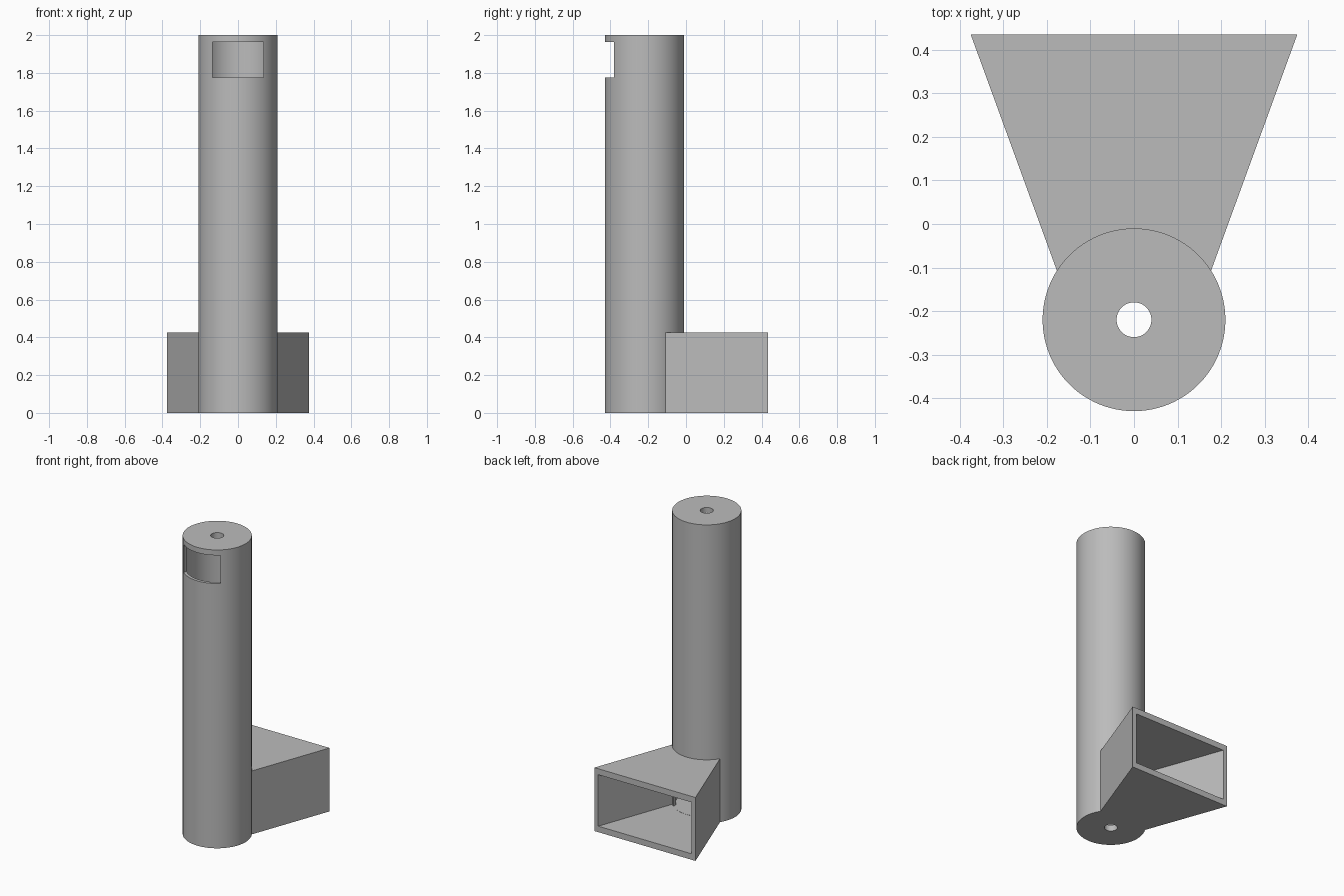
import bpy, bmesh

cube = bpy.data.objects.get("Cube")
if cube:
    bpy.data.objects.remove(cube, do_unlink=True)

AXIS_Y = -0.22      # tube axis position
OUTER, INNER = 0.21, 0.19

grey = bpy.data.materials.new("plain_grey")
grey.use_nodes = True
colour = (0.5, 0.5, 0.5, 1)
grey.diffuse_color = colour
grey.node_tree.nodes["Principled BSDF"].inputs["Base Color"].default_value = colour


def cylinder(name, radius, z0, z1, sides=96):
    bpy.ops.mesh.primitive_cylinder_add(vertices=sides, radius=radius, depth=z1 - z0,
                                        location=(0, AXIS_Y, (z0 + z1) / 2))
    bpy.context.object.name = name
    return bpy.context.object


def wedge(name, y0, half0, y1, half1, z0, z1):
    """Upright prism whose half width runs from half0 at y0 to half1 at y1."""
    bm = bmesh.new()
    outline = [(-half0, y0), (half0, y0), (half1, y1), (-half1, y1)]
    face = bm.faces.new([bm.verts.new((x, y, z0)) for x, y in outline])
    out = bmesh.ops.extrude_face_region(bm, geom=[face])
    bmesh.ops.translate(bm, vec=(0, 0, z1 - z0),
                        verts=[v for v in out["geom"] if isinstance(v, bmesh.types.BMVert)])
    bmesh.ops.recalc_face_normals(bm, faces=bm.faces[:])
    mesh = bpy.data.meshes.new(name)
    bm.to_mesh(mesh)
    bm.free()
    obj = bpy.data.objects.new(name, mesh)
    bpy.context.collection.objects.link(obj)
    return obj


def cut(target, *cutters):
    bpy.context.view_layer.objects.active = target
    for cutter in cutters:
        cutter.hide_render = True
        mod = target.modifiers.new("cut", 'BOOLEAN')
        mod.operation, mod.solver, mod.object = 'DIFFERENCE', 'EXACT', cutter
        bpy.ops.object.modifier_apply(modifier=mod.name)
        bpy.data.objects.remove(cutter, do_unlink=True)


def finish(obj):
    obj.data.materials.clear()
    obj.data.materials.append(grey)
    bpy.ops.object.select_all(action='DESELECT')
    obj.select_set(True)
    bpy.context.view_layer.objects.active = obj
    bpy.ops.object.shade_smooth_by_angle(angle=0.5)


# Hollow tube with end holes, front window and rear passage into the horn
tube = cylinder("tube", OUTER, 0, 2)
cut(tube,
    cylinder("bore", INNER, 0.04, 1.965),
    cylinder("end_holes", 0.04, -0.1, 2.1, 48),
    wedge("window", -0.6, 0.135, -0.3, 0.135, 1.775, 1.964),
    wedge("passage", -0.15, 0.135, 0.1, 0.135, 0.041, 0.385))
finish(tube)

# Flared rectangular horn, open at the back, fitted around the tube
horn = wedge("horn", -0.12, 0.1725, 0.435, 0.375, 0, 0.425)
cut(horn,
    wedge("horn_cavity", -0.2, 0.115, 0.5, 0.37, 0.04, 0.385),
    cylinder("tube_seat", 0.2, -0.1, 0.6))
finish(horn)
